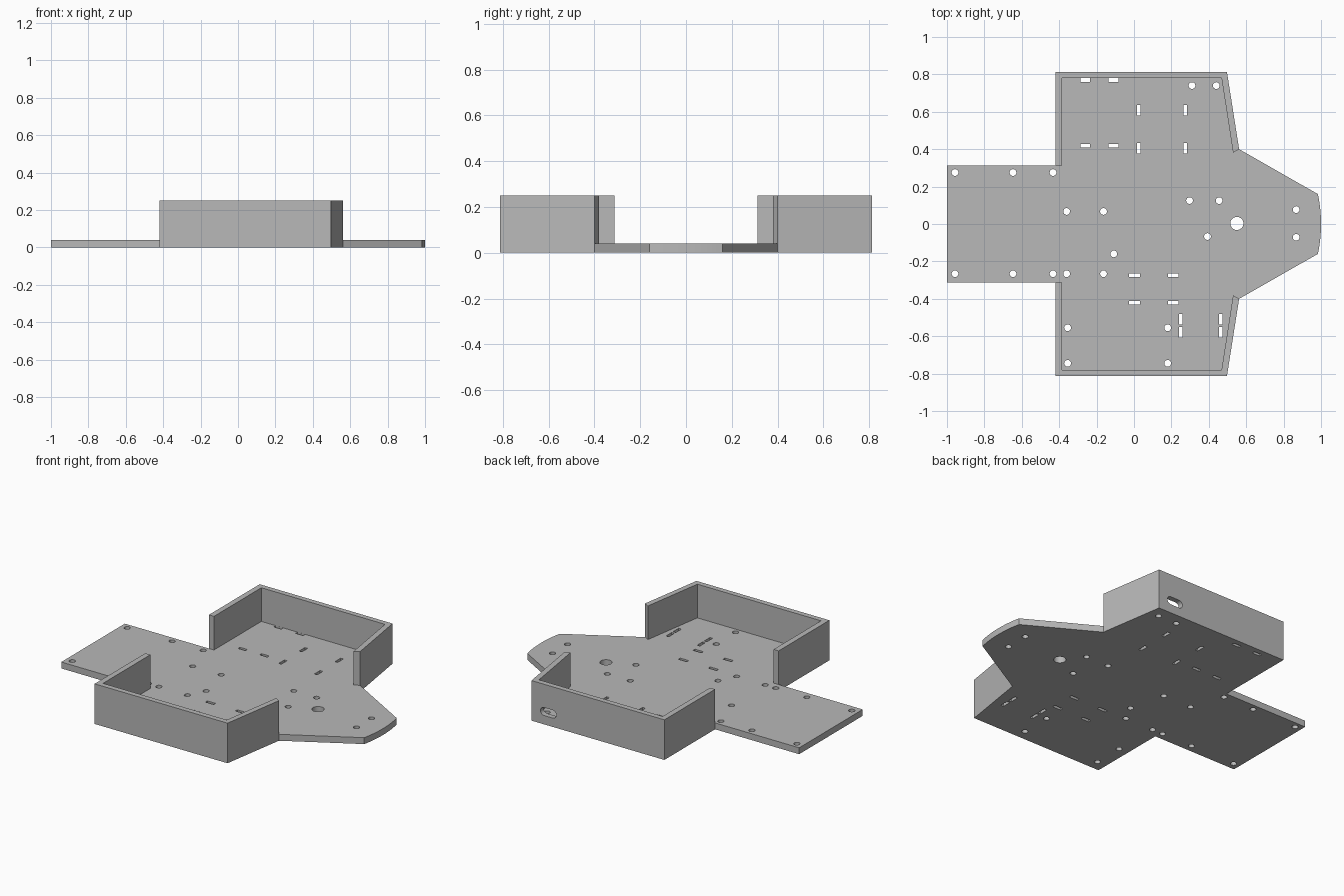
import bpy, bmesh, math
from mathutils import Vector

cube = bpy.data.objects.get("Cube")
if cube:
    bpy.data.objects.remove(cube, do_unlink=True)

FLOOR, TOP = 0.04, 0.25

grey = bpy.data.materials.new("plain grey")
grey.use_nodes = True
colour = (0.48, 0.48, 0.48, 1)
grey.diffuse_color = colour
grey.node_tree.nodes["Principled BSDF"].inputs["Base Color"].default_value = colour


def add_prism(bm, points, low, direction):
    """Extrude a flat outline (3D points) along a direction."""
    face = bm.faces.new([bm.verts.new(Vector(p) + Vector(low)) for p in points])
    new = bmesh.ops.extrude_face_region(bm, geom=[face])["geom"]
    moved = [v for v in new if isinstance(v, bmesh.types.BMVert)]
    bmesh.ops.translate(bm, vec=direction, verts=moved)


def make_object(name, bm):
    bmesh.ops.recalc_face_normals(bm, faces=bm.faces)
    mesh = bpy.data.meshes.new(name)
    bm.to_mesh(mesh)
    bm.free()
    mesh.materials.append(grey)
    ob = bpy.data.objects.new(name, mesh)
    bpy.context.collection.objects.link(ob)
    return ob


def prism(name, outline, z0, z1):
    bm = bmesh.new()
    add_prism(bm, [(x, y, 0) for x, y in outline], (0, 0, z0), (0, 0, z1 - z0))
    return make_object(name, bm)


def cut(ob, cutter):
    """Subtract the cutter, bake the result and discard the cutter."""
    mod = ob.modifiers.new("cut", "BOOLEAN")
    mod.operation, mod.solver, mod.object = "DIFFERENCE", "EXACT", cutter
    cutter.hide_render = True
    deps = bpy.context.evaluated_depsgraph_get()
    baked = bpy.data.meshes.new_from_object(ob.evaluated_get(deps))
    ob.modifiers.clear()
    ob.data = baked
    bpy.data.objects.remove(cutter, do_unlink=True)


def circle(x, y, r, n=24):
    return [(x + r * math.cos(math.tau * i / n), y + r * math.sin(math.tau * i / n), 0)
            for i in range(n)]


def rectangle(x, y, w, h):
    return [(x + sx * w / 2, y + sy * h / 2, 0)
            for sx, sy in ((-1, -1), (1, -1), (1, 1), (-1, 1))]


# Base plate: tail, wide body and tapered nose with a gently bowed tip
half = [(-1, 0.313), (-0.42, 0.313), (-0.42, 0.813), (0.497, 0.813), (0.562, 0.4)]
radius, spread = 0.76, math.asin(0.16 / 0.76)
tip = [(1 - radius + radius * math.cos(a), radius * math.sin(a))
       for a in (spread * (1 - i / 6) for i in range(13))]
outline = half + tip + [(x, -y) for x, y in reversed(half)]
base_plate = prism("base_plate", outline, 0, FLOOR)

# Screw holes, grouped in rows that share a y position
hole_rows = {
    0.275: (-0.957, -0.647, -0.433),
    -0.266: (-0.957, -0.647, -0.433, -0.36, -0.163),
    0.067: (-0.36, -0.163),
    -0.16: (-0.108,),
    -0.555: (-0.355, 0.18),
    -0.745: (-0.355, 0.18),
    0.74: (0.31, 0.44),
    0.125: (0.297, 0.455),
    -0.067: (0.393,),
    0.077: (0.867,),
    -0.071: (0.867,),
}
cutters = bmesh.new()
below, through = (0, 0, -0.05), (0, 0, 0.15)
for y, xs in hole_rows.items():
    for x in xs:
        add_prism(cutters, circle(x, y, 0.018), below, through)
add_prism(cutters, circle(0.55, 0.003, 0.035, 32), below, through)

# Strap slots, each group a grid of x and y positions
slot_groups = [
    ((-0.26, -0.11), (0.77, 0.418), 0.052, 0.019),
    ((0.003, 0.21), (-0.275, -0.42), 0.058, 0.019),
    ((0.026, 0.273), (0.607, 0.405), 0.019, 0.056),
    ((0.25, 0.465), (-0.508, -0.578), 0.019, 0.056),
]
for xs, ys, w, h in slot_groups:
    for x in xs:
        for y in ys:
            add_prism(cutters, rectangle(x, y, w, h), below, through)
cut(base_plate, make_object("hole_cutter", cutters))

# Three-sided side walls, mirrored front to back
wall = [(-0.42, 0.313), (-0.42, 0.813), (0.497, 0.813), (0.562, 0.4),
        (0.53, 0.381), (0.468, 0.78), (-0.385, 0.78), (-0.385, 0.313)]
back_wall = prism("back_wall", wall, FLOOR, TOP)
front_wall = prism("front_wall", [(x, -y) for x, y in wall], FLOOR, TOP)

# Rounded port opening through the back wall
port = bmesh.new()
r, reach = 0.025, 0.03
ring = []
for i in range(26):
    side = 1 if i < 13 else -1
    a = -math.pi / 2 + math.pi * (i if i < 13 else i - 1) / 12
    ring.append((0.38 + side * reach + r * math.cos(a), 0, 0.08 + r * math.sin(a)))
add_prism(port, ring, (0, 0.74, 0), (0, 0.12, 0))
cut(back_wall, make_object("port_cutter", port))

# Smooth the round holes while keeping edges sharp
bpy.ops.object.select_all(action="DESELECT")
for ob in (base_plate, back_wall, front_wall):
    ob.select_set(True)
bpy.context.view_layer.objects.active = base_plate
bpy.ops.object.shade_smooth_by_angle()
